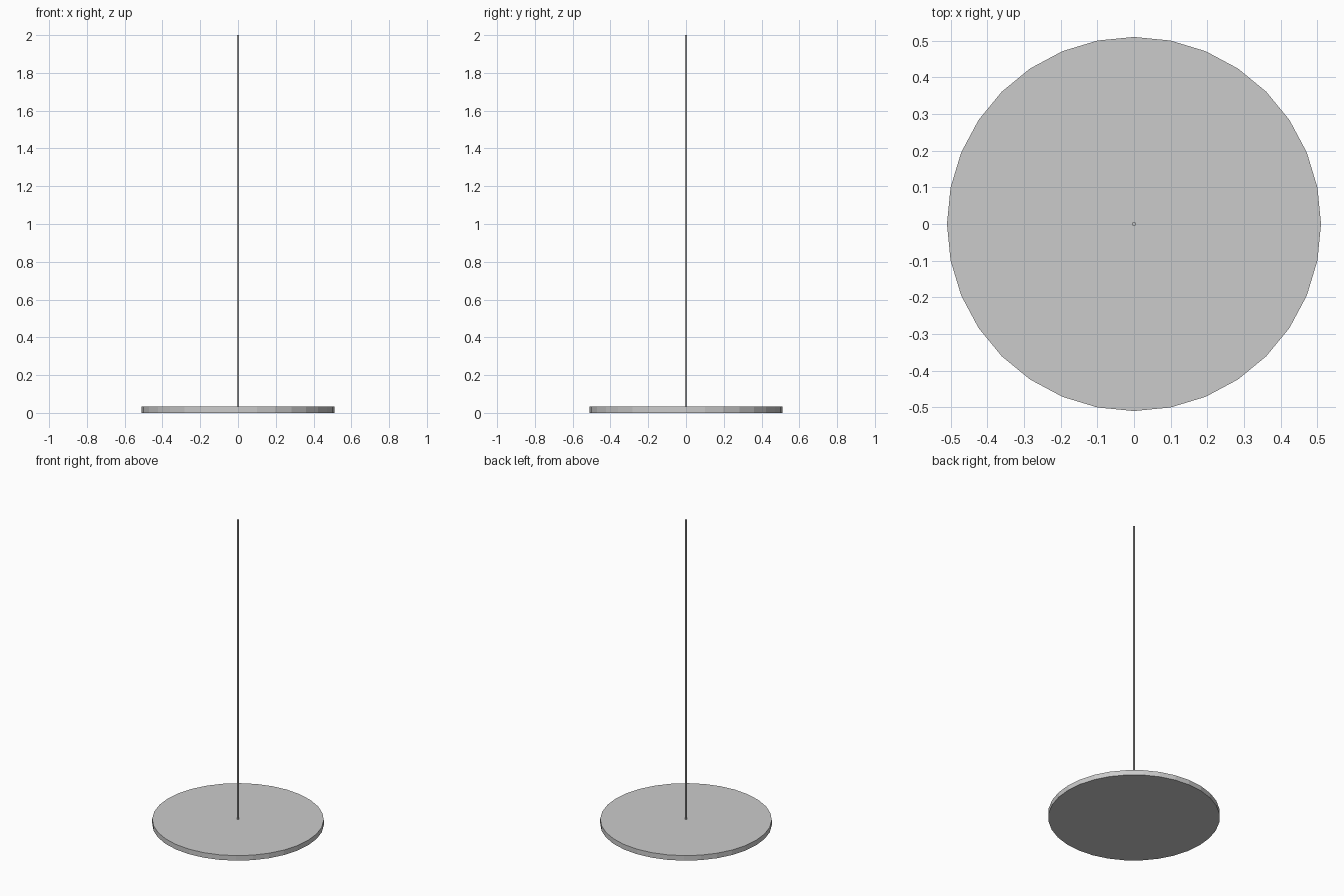
import bpy

if "Cube" in bpy.data.objects:
    bpy.data.objects.remove(bpy.data.objects["Cube"])

BASE_R, BASE_H = 0.51, 0.033
POLE_R, TOP = 0.005, 2.0


def cylinder(name, radius, z0, z1, sides):
    bpy.ops.mesh.primitive_cylinder_add(vertices=sides, radius=radius, depth=z1 - z0,
                                        location=(0, 0, (z0 + z1) / 2))
    obj = bpy.context.object
    obj.name = name
    return obj


# Flat 32-sided round base
cylinder("base", BASE_R, 0.0, BASE_H, 32)

# Thin upright pole, socketed into the base
cylinder("pole", POLE_R, BASE_H / 2, TOP, 32)
